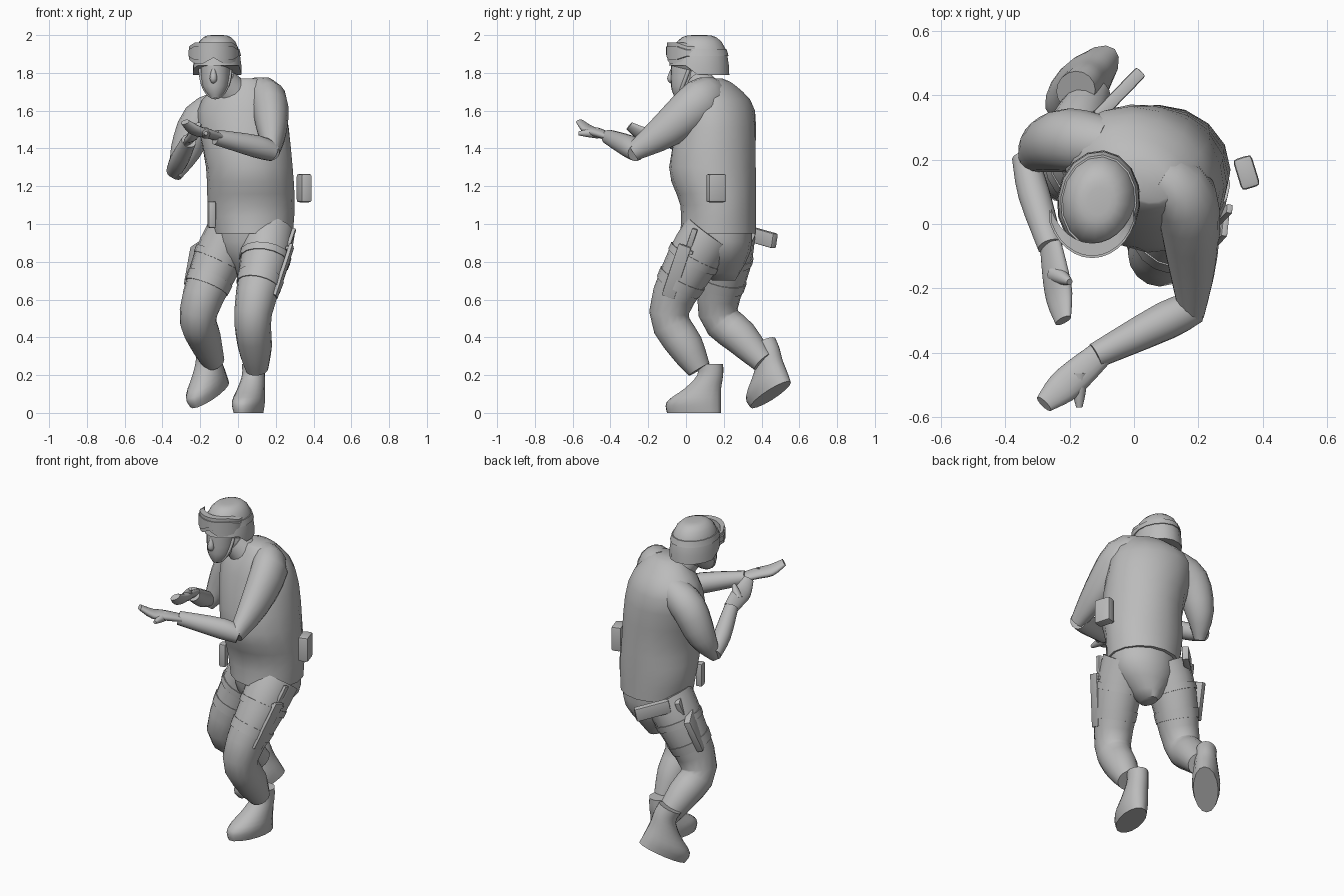
import bpy, bmesh, math
from math import sin, cos, pi
from mathutils import Vector, Matrix, Euler

if "Cube" in bpy.data.objects:
    bpy.data.objects.remove(bpy.data.objects["Cube"])

grey = bpy.data.materials.new("plain_grey")
grey.use_nodes = True
grey.diffuse_color = (.5, .5, .5, 1)
grey.node_tree.nodes["Principled BSDF"].inputs["Base Color"].default_value = grey.diffuse_color

X_AXIS, Y_AXIS = Vector((1, 0, 0)), Vector((0, 1, 0))


def finish(name, bm, angle):
    """Turn a bmesh into a named, shaded object."""
    bmesh.ops.recalc_face_normals(bm, faces=bm.faces)
    mesh = bpy.data.meshes.new(name)
    bm.to_mesh(mesh)
    bm.free()
    mesh.materials.append(grey)
    ob = bpy.data.objects.new(name, mesh)
    bpy.context.collection.objects.link(ob)
    bpy.ops.object.select_all(action='DESELECT')
    ob.select_set(True)
    bpy.context.view_layer.objects.active = ob
    bpy.ops.object.shade_smooth_by_angle(angle=math.radians(angle))
    return ob


def spline(rows, steps=3):
    """Smooth curve through every row of numbers."""
    out = []
    last = len(rows) - 1
    for i in range(last):
        near = [rows[min(max(i + k, 0), last)] for k in (-1, 0, 1, 2)]
        for s in range(steps):
            t = s / steps
            out.append([b + t * ((c - a) / 2 + t * (a - 2.5 * b + 2 * c - d / 2 + t * (d - a + 3 * (b - c)) / 2))
                        for a, b, c, d in zip(*near)])
    return out + [list(rows[-1])]


def oval(centre, u, v, wide, deep, sides=16):
    turns = [2 * pi * i / sides for i in range(sides)]
    return [Vector(centre) + u * wide * cos(w) + v * deep * sin(w) for w in turns]


def loft(name, rings, angle=50):
    bm = bmesh.new()
    rows = [[bm.verts.new(p) for p in ring] for ring in rings]
    for low, high in zip(rows, rows[1:]):
        for i in range(len(low)):
            bm.faces.new((low[i - 1], low[i], high[i], high[i - 1]))
    bm.faces.new(rows[0])
    bm.faces.new(rows[-1])
    return finish(name, bm, angle)


def limb(name, path, side=X_AXIS, flat=1.0, angle=60):
    """Tube through rows of x, y, z, radius."""
    path = spline(path)
    points = [Vector(row[:3]) for row in path]
    rings = []
    for i, centre in enumerate(points):
        ahead = (points[min(i + 1, len(points) - 1)] - points[max(i - 1, 0)]).normalized()
        u = (side - ahead * side.dot(ahead)).normalized()
        radius = path[i][3]
        rings.append(oval(centre, u, ahead.cross(u), radius, radius * flat))
    return loft(name, rings, angle)


def levels(name, rows, yaw):
    """Stack of level ovals from rows of x, y, z, half width, half depth."""
    rings = []
    for x, y, z, wide, deep in spline(rows):
        turn = Matrix.Rotation(yaw(z), 3, 'Z')
        rings.append(oval((x, y, z), turn @ X_AXIS, turn @ Y_AXIS, wide, deep))
    return loft(name, rings)


def block(name, loc, size, tilt):
    bm = bmesh.new()
    bmesh.ops.create_cube(bm, size=1, matrix=Matrix.Diagonal((*size, 1)))
    bmesh.ops.bevel(bm, geom=bm.edges[:], offset=min(size) / 4, segments=2, affect='EDGES', profile=.6)
    bm.transform(Matrix.Translation(loc) @ Euler(tilt).to_matrix().to_4x4())
    finish(name, bm, 40)


def straight(z):
    return 0


def shoulder_turn(z):
    return -.4 * min(max((z - 1.2) * 2, 0), 1)


# Torso in a loose vest, turned at the shoulders
levels("vest", [(.08, .17, .95, .21, .2), (.07, .17, 1.1, .23, .2), (.06, .14, 1.3, .23, .23),
                (.02, .17, 1.6, .24, .19), (.03, .15, 1.73, .15, .11), (.04, .13, 1.77, .08, .06)], shoulder_turn)
levels("hips", [(.06, .2, .7, .04, .06), (.08, .18, .85, .18, .16), (.08, .17, 1, .2, .18)], straight)
limb("collar", [(0, .13, 1.66, .1), (-.08, .07, 1.76, .07)])
limb("neck", [(-.05, .1, 1.7, .06), (-.1, .05, 1.8, .06)])

# Trouser legs with two thigh straps each
legs = {
    "left": [(.16, .13, .95, .14), (.14, .03, .8, .13), (.08, -.09, .53, .1), (.09, 0, .35, .09), (.1, .07, .23, .06)],
    "right": [(-.03, .22, .95, .14), (-.11, .21, .8, .13), (-.21, .17, .53, .1), (-.18, .29, .4, .09),
              (-.13, .41, .27, .06)],
}
for side, leg in legs.items():
    limb(side + "_trouser_leg", leg, flat=1.05)
    curve = spline(leg, steps=6)
    for label, start in (("upper", 5), ("lower", 8)):
        band = [(x, y, z, radius * 1.04) for x, y, z, radius in curve[start:start + 2]]
        limb(f"{side}_{label}_thigh_strap", band, flat=1.05, angle=30)

# Boots share one shape, the rear one standing on its toe
boot_rows = [(0, -.05, 0, .07, .15), (0, -.05, .06, .08, .15), (0, 0, .13, .07, .1), (0, .04, .2, .06, .07),
             (0, .04, .26, .06, .07)]
for side, loc, pitch, yaw in (("left", (.07, .09, 0), 0, -.3), ("right", (-.12, .48, .12), .5, -.75)):
    boot = levels(side + "_boot", boot_rows, straight)
    boot.data.transform(Matrix.Translation(loc) @ Euler((pitch, 0, yaw)).to_matrix().to_4x4())

# Sleeves and forearms
limb("left_sleeve", [(.08, .15, 1.68, .08), (.16, .08, 1.65, .1), (.18, -.1, 1.5, .08), (.18, -.28, 1.38, .04)],
     flat=1.2)
limb("left_forearm", [(.19, -.26, 1.38, .05), (.1, -.3, 1.41, .06), (-.12, -.41, 1.46, .04)], side=Y_AXIS)
limb("right_sleeve", [(-.08, .24, 1.62, .09), (-.2, .26, 1.55, .1), (-.28, .24, 1.38, .08), (-.33, .18, 1.25, .03)],
     side=Y_AXIS)
limb("right_forearm", [(-.34, .21, 1.28, .04), (-.31, .09, 1.34, .05), (-.26, -.07, 1.44, .04)])


def hand(name, wrist, tip, thumb, across):
    """Flat cupped hand with a separate thumb."""
    wrist, tip, thumb = Vector(wrist), Vector(tip), Vector(thumb)
    palm, knuckle = wrist.lerp(tip, .4), wrist.lerp(tip, .7)
    palm.z -= .01
    knuckle.z -= .02
    limb(name, [(*wrist, .04), (*palm, .05), (*knuckle, .05), (*tip, .03)], Vector(across), flat=.5)
    limb(name + "_thumb", [(*palm, .03), (*palm.lerp(thumb, .6), .02), (*thumb, .01)], Vector(across))


hand("left_hand", (-.1, -.4, 1.46), (-.28, -.56, 1.54), (-.17, -.57, 1.48), (-.7, .5, 0))
hand("right_hand", (-.26, -.06, 1.44), (-.22, -.3, 1.52), (-.2, -.18, 1.53), (.7, .2, .6))


# Head
def head_turn(z):
    return -.1


levels("face", [(-.12, -.03, 1.67, .03, .03), (-.12, 0, 1.73, .07, .08), (-.12, .02, 1.86, .08, .1)], head_turn)
limb("nose", [(-.13, -.07, 1.82, .01), (-.13, -.08, 1.77, .02), (-.13, -.07, 1.75, .01)])
strap_turns = [pi * k / 8 for k in range(9)]
limb("chin_strap", [(-.12 + .08 * cos(w), .02 - .06 * sin(w), 1.83 - .16 * sin(w), .01) for w in strap_turns],
     side=Y_AXIS)


# Helmet dome, cut higher over the brow, with a strap following its shell
def shell(lift, grow=1.0):
    turn = Matrix.Rotation(head_turn(0), 3, 'Z')
    reach = grow * math.sqrt(cos(lift))
    return oval((-.11, .07, 1.79 + .21 * sin(lift)), turn @ X_AXIS, turn @ Y_AXIS, .13 * reach, .16 * reach)


helmet = loft("helmet", [shell(.25 * k) for k in range(6)] + [shell(1.4), shell(1.5)])
for v in helmet.data.vertices:
    if v.co.z < 1.85:
        v.co.z += .05 * min(1, max(0, 1 - v.co.y / .06)) * (1.85 - v.co.z) / .06
loft("goggle_band", [shell(.5), shell(.5, 1.04), shell(.7, 1.04), shell(.7)], angle=30)

# Goggles: curved frame and lens with a notch for the nose
for name, grow, low, high in (("goggle_frame", 1.06, 1.85, 1.96), ("goggle_lens", 1.1, 1.87, 1.94)):
    bm = bmesh.new()
    columns = []
    for i in range(-6, 7):
        w = i / 5
        x, y = -.13 + .13 * grow * sin(w), .07 - .16 * grow * cos(w)
        trim = .01 * max(0, abs(i) - 4)
        bottom, top = low + trim + .03 * max(0, 1 - abs(i) / 2), high - trim
        corners = ((y, bottom), (y, top), (y + .04, top), (y + .04, bottom))
        columns.append([bm.verts.new((x, depth, z)) for depth, z in corners])
    for a, b in zip(columns, columns[1:]):
        for k in range(4):
            bm.faces.new((a[k - 1], a[k], b[k], b[k - 1]))
    bm.faces.new(columns[0])
    bm.faces.new(columns[-1])
    finish(name, bm, angle=35)

# Belt and thigh gear
knife_tilt = (-.36, .25, -.2)
holster_tilt = (-.3, .3, .35)
block("canteen_pouch", (.35, .16, 1.19), (.06, .1, .15), (0, 0, .3))
block("belt_magazine", (-.14, .06, 1.05), (.04, .05, .14), (0, 0, .2))
block("knife_sheath", (.24, -.05, .75), (.02, .07, .3), knife_tilt)
block("knife_handle", (.28, .03, .92), (.02, .03, .12), knife_tilt)
block("knife_guard", (.27, 0, .86), (.03, .08, .02), knife_tilt)
block("holster", (-.23, .24, .79), (.04, .12, .22), holster_tilt)
block("holster_hanger", (-.16, .27, .92), (.03, .07, .13), holster_tilt)
block("pistol_grip", (-.05, .4, .93), (.2, .04, .08), (0, .2, .8))
